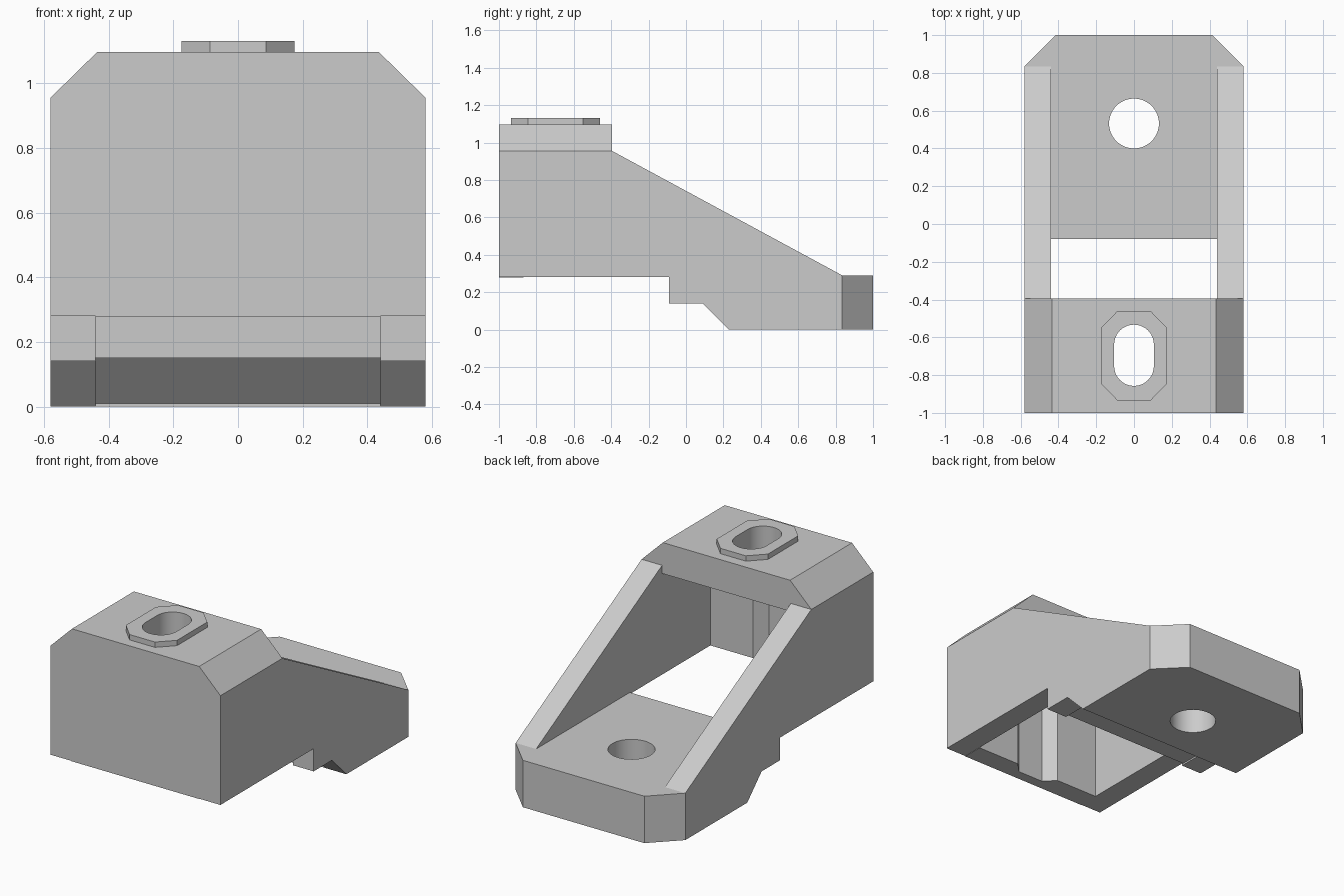
import bpy, bmesh, math
from mathutils import Vector

if "Cube" in bpy.data.objects:
    bpy.data.objects.remove(bpy.data.objects["Cube"])

grey = bpy.data.materials.new("mid_grey")
grey.use_nodes = True
grey.diffuse_color = (0.6, 0.6, 0.6, 1)
grey.node_tree.nodes["Principled BSDF"].inputs["Base Color"].default_value = (0.6, 0.6, 0.6, 1)


def extrude(name, axis, outline, start, end):
    """Extrude a 2D outline along x (y,z), y (x,z) or z (x,y)."""
    place = {"x": lambda a, b, d: (d, a, b),
             "y": lambda a, b, d: (a, d, b),
             "z": lambda a, b, d: (a, b, d)}[axis]
    bm = bmesh.new()
    face = bm.faces.new([bm.verts.new(place(a, b, start)) for a, b in outline])
    moved = bmesh.ops.extrude_face_region(bm, geom=[face])["geom"]
    bmesh.ops.translate(bm, vec=Vector(place(0, 0, end - start)),
                        verts=[v for v in moved if isinstance(v, bmesh.types.BMVert)])
    bmesh.ops.recalc_face_normals(bm, faces=bm.faces)
    mesh = bpy.data.meshes.new(name)
    bm.to_mesh(mesh)
    bm.free()
    mesh.materials.append(grey)
    obj = bpy.data.objects.new(name, mesh)
    bpy.context.collection.objects.link(obj)
    return obj


def rect(x, y0, y1):
    return [(-x, y0), (x, y0), (x, y1), (-x, y1)]


def slot(radius, y, half, steps=24):
    """Round-ended slot outline; half = 0 gives a circle."""
    pts = []
    for side, first in ((half, 0), (-half, math.pi)):
        for i in range(steps + (1 if half else 0)):
            a = first + math.pi * i / steps
            pts.append((radius * math.cos(a), y + side + radius * math.sin(a)))
    return pts


def cut(target, cutter):
    mod = target.modifiers.new("cut", "BOOLEAN")
    mod.operation = "DIFFERENCE"
    mod.solver = "EXACT"
    mod.object = cutter
    bpy.ops.object.select_all(action="DESELECT")
    bpy.context.view_layer.objects.active = target
    target.select_set(True)
    bpy.ops.object.modifier_apply(modifier=mod.name)
    bpy.ops.object.shade_smooth_by_angle(angle=math.radians(25))


W, IN = 0.58, 0.44   # outer and inner half width

# Sloping side walls
wall = [(-1, .28), (-.09, .28), (-.09, .14), (.09, .14), (.23, 0),
        (.835, 0), (.835, .29), (-.395, .955), (-1, .955)]
extrude("left_wall", "x", wall, IN, W)
extrude("right_wall", "x", wall, -W, -IN)

# Chamfered top and front wall
half_cap = [(IN, .905), (IN, .955), (W, .955), (.435, 1.097)]
cap = extrude("top_cap", "y", half_cap + [(-x, z) for x, z in reversed(half_cap)], -1, -.395)
front = extrude("front_wall", "z", rect(IN, -1, -.87), .278, .905)

# Base plate with clipped rear corners, and its stepped front
half_base = [(IN, .23), (IN, .835), (W, .835), (.415, 1)]
base = extrude("base_plate", "z", half_base + [(-x, y) for x, y in reversed(half_base)], 0, .29)
extrude("base_step", "x", [(-.08, .15), (.09, .15), (.23, .01), (.23, .29), (-.08, .29)], -IN, IN)

# Raised octagonal rim on the top
octagon = [(.175, -.845), (.175, -.55), (.087, -.46), (-.087, -.46),
           (-.175, -.55), (-.175, -.845), (-.087, -.935), (.087, -.935)]
rim = extrude("slot_rim", "z", octagon, 1.097, 1.13)

# Slot, bolt hole and the groove inside the front wall
slot_cutter = extrude("slot_cutter", "z", slot(.105, -.695, .057), .8, 1.3)
hole_cutter = extrude("hole_cutter", "z", slot(.132, .532, 0), -.2, .5)
groove_cutter = extrude("groove_cutter", "z", octagon, .1, 1)
cut(cap, slot_cutter)
cut(rim, slot_cutter)
cut(base, hole_cutter)
cut(front, groove_cutter)
for helper in (slot_cutter, hole_cutter, groove_cutter):
    bpy.data.objects.remove(helper)
